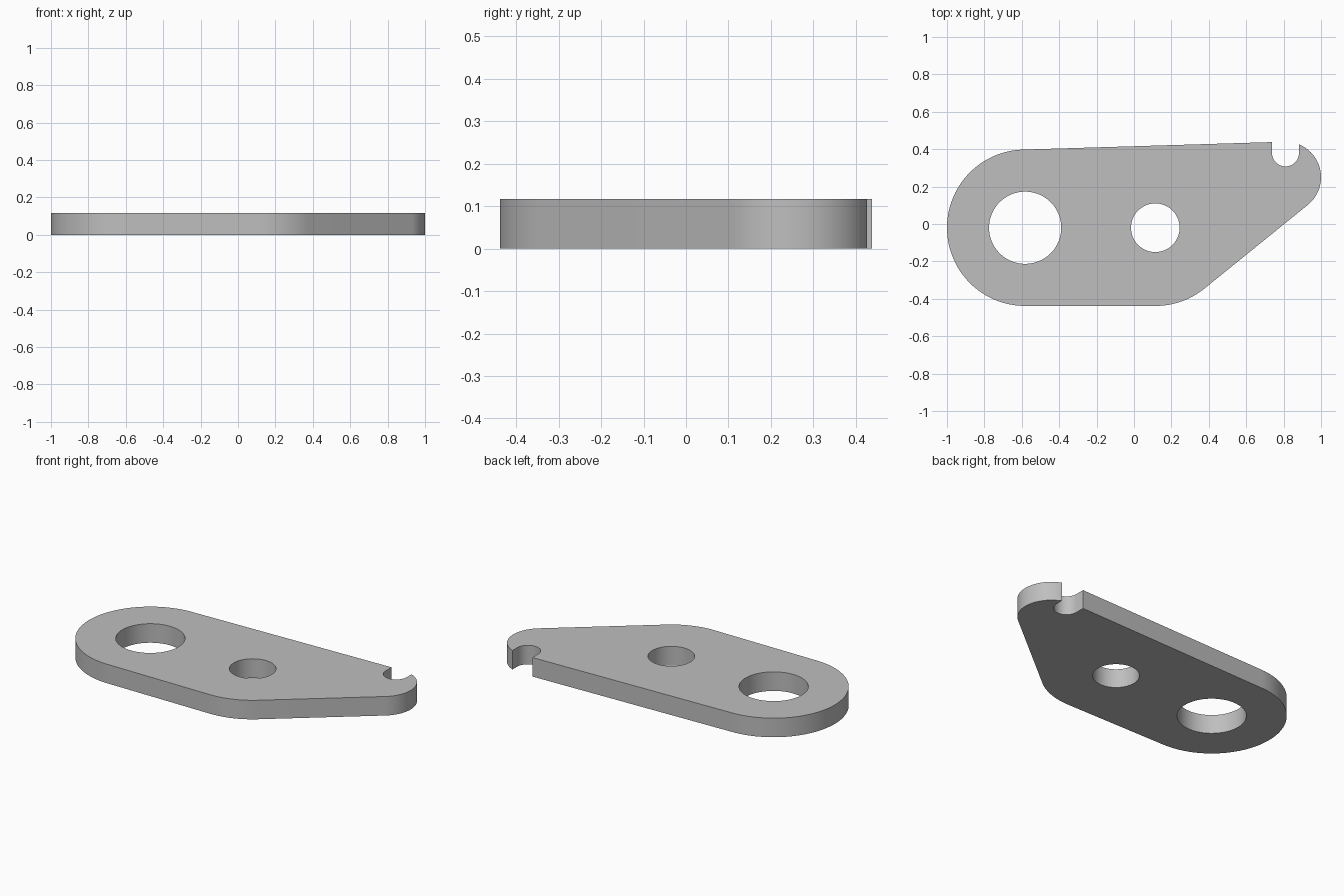
import bpy, bmesh, math
from mathutils import Vector

cube = bpy.data.objects.get("Cube")
if cube:
    bpy.data.objects.remove(cube, do_unlink=True)

THICKNESS = 0.117
# Corner circles of the plate: centre and radius
BIG = (Vector((-0.582, -0.02)), 0.418)
MIDDLE = (Vector((0.114, -0.02)), 0.418)
TIP = (Vector((0.81, 0.25)), 0.19)
# Open slot in the tip
SLOT = Vector((0.81, 0.38))
SLOT_R = 0.072


def arc(centre, radius, start, end, steps):
    return [centre + radius * Vector((math.cos(a), math.sin(a)))
            for a in (start + (end - start) * i / steps for i in range(steps + 1))]


def tangent_angle(first, second):
    """Normal angle of the outer tangent joining two circles, counter-clockwise."""
    d = second[0] - first[0]
    return math.atan2(d.y, d.x) - math.acos((first[1] - second[1]) / d.length)


# Outer outline: tangent arcs, interrupted by the slot
bottom = tangent_angle(BIG, MIDDLE)
slant = tangent_angle(MIDDLE, TIP)
top = tangent_angle(TIP, BIG) % math.tau
normal = Vector((math.cos(top), math.sin(top)))
slot_left = SLOT.x - SLOT_R
slot_top = (normal.dot(TIP[0]) + TIP[1] - normal.x * slot_left) / normal.y

outline = arc(*BIG, top, bottom + math.tau, 64)
outline += arc(*MIDDLE, bottom, slant, 20)
outline += arc(*TIP, slant, math.acos(SLOT_R / TIP[1]), 40)
outline += arc(SLOT, SLOT_R, 0, -math.pi, 32)
outline.append(Vector((slot_left, slot_top)))

# Round through holes
holes = [arc(BIG[0], 0.193, 0, math.tau, 96)[:-1],
         arc(MIDDLE[0], 0.13, 0, math.tau, 80)[:-1]]

# Fill the profile and extrude it into a plate
bm = bmesh.new()
for loop in [outline] + holes:
    verts = [bm.verts.new((p.x, p.y, 0)) for p in loop]
    for i, v in enumerate(verts):
        bm.edges.new((v, verts[i - 1]))
bmesh.ops.triangle_fill(bm, edges=bm.edges[:], use_beauty=True, normal=(0, 0, 1))
result = bmesh.ops.extrude_face_region(bm, geom=bm.faces[:], use_keep_orig=True)
raised = [g for g in result["geom"] if isinstance(g, bmesh.types.BMVert)]
bmesh.ops.translate(bm, verts=raised, vec=(0, 0, THICKNESS))
bmesh.ops.recalc_face_normals(bm, faces=bm.faces[:])
mesh = bpy.data.meshes.new("link_plate")
bm.to_mesh(mesh)
bm.free()

plate = bpy.data.objects.new("link_plate", mesh)
bpy.context.collection.objects.link(plate)

# Plain grey metal
colour = (0.52, 0.52, 0.52, 1)
grey = bpy.data.materials.new("plain grey")
grey.use_nodes = True
grey.diffuse_color = colour
grey.node_tree.nodes["Principled BSDF"].inputs["Base Color"].default_value = colour
mesh.materials.append(grey)

# Smooth the curved walls, keep the rims sharp
bpy.ops.object.select_all(action="DESELECT")
plate.select_set(True)
bpy.context.view_layer.objects.active = plate
bpy.ops.object.shade_smooth_by_angle(angle=math.radians(30))
